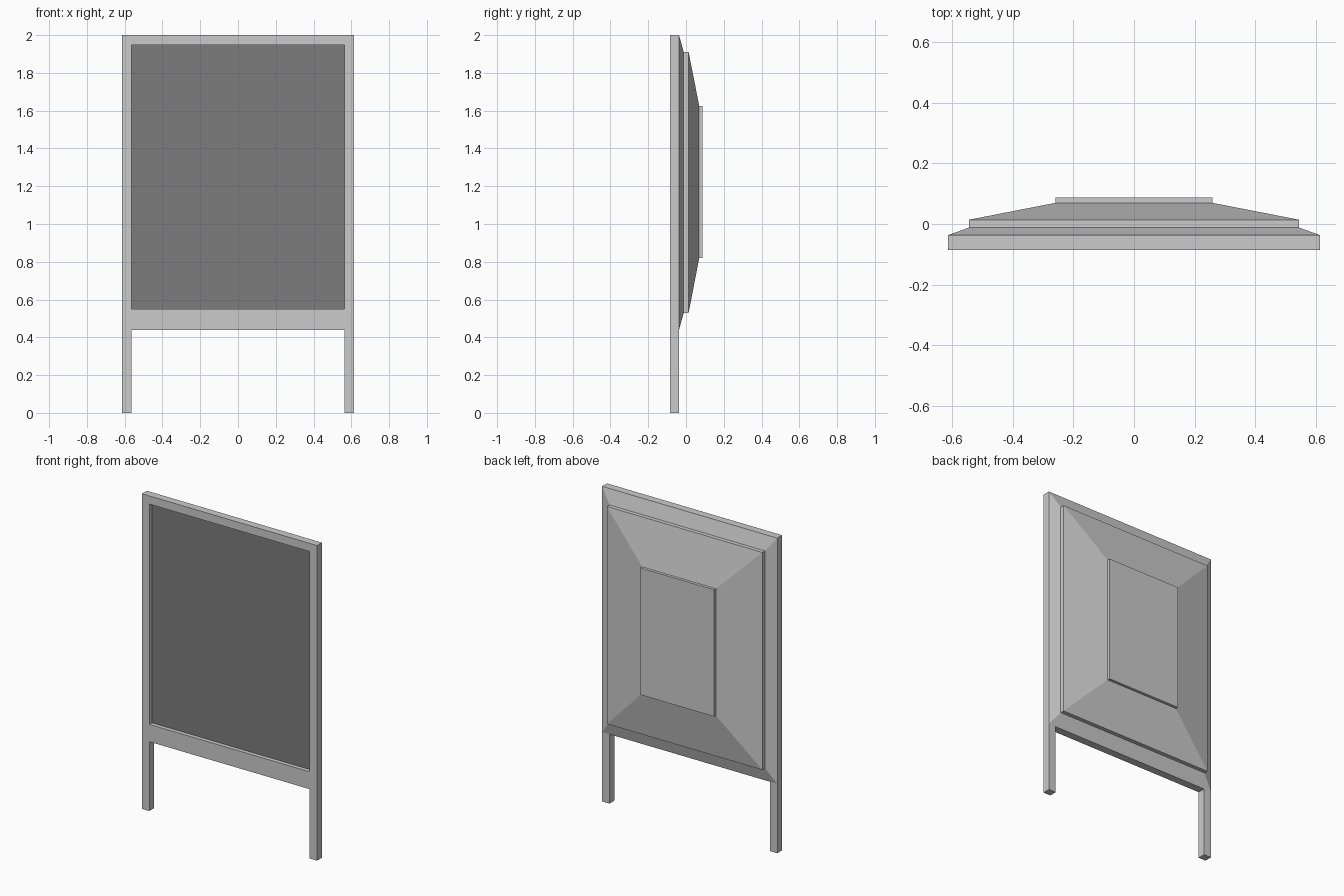
import bpy, bmesh
from mathutils import Vector

if "Cube" in bpy.data.objects:
    bpy.data.objects.remove(bpy.data.objects["Cube"])


def make_object(name, bm):
    bmesh.ops.recalc_face_normals(bm, faces=bm.faces)
    mesh = bpy.data.meshes.new(name)
    bm.to_mesh(mesh)
    bm.free()
    obj = bpy.data.objects.new(name, mesh)
    bpy.context.collection.objects.link(obj)
    return obj


FRONT, BACK = -0.086, -0.037   # depth of the frame
HALF, INNER = 0.615, 0.563     # outer and opening half widths
SCREEN_Y = -0.06               # recessed screen plane

# Frame with legs: one profile of grid cells, extruded through its depth
xs = [-HALF, -INNER, INNER, HALF]
zs = [0, 0.44, 0.55, 1.948, 2.0]
bm = bmesh.new()
for i in range(3):
    for j in range(4):
        if i == 1 and j in (0, 2):     # gap between legs, screen opening
            continue
        corners = [(xs[i], zs[j]), (xs[i + 1], zs[j]),
                   (xs[i + 1], zs[j + 1]), (xs[i], zs[j + 1])]
        bm.faces.new([bm.verts.new((x, FRONT, z)) for x, z in corners])
bmesh.ops.remove_doubles(bm, verts=bm.verts, dist=1e-4)
ext = bmesh.ops.extrude_face_region(bm, geom=bm.faces[:], use_keep_orig=True)
moved = [g for g in ext["geom"] if isinstance(g, bmesh.types.BMVert)]
bmesh.ops.translate(bm, verts=moved, vec=Vector((0, BACK - FRONT, 0)))
make_object("frame", bm)

# Stepped back housing: stacked rectangles (y, half width, bottom, top)
sections = [
    (BACK, HALF, 0.44, 2.0),
    (-0.012, 0.546, 0.53, 1.91),
    (0.014, 0.546, 0.53, 1.91),
    (0.07, 0.259, 0.82, 1.625),
    (0.088, 0.259, 0.82, 1.625),
]
bm = bmesh.new()
rings = [[bm.verts.new((x, y, z)) for x, z in
          ((-w, lo), (w, lo), (w, hi), (-w, hi))]
         for y, w, lo, hi in sections]
for a, b in zip(rings, rings[1:]):
    for k in range(4):
        n = (k + 1) % 4
        bm.faces.new((a[k], a[n], b[n], b[k]))
bm.faces.new(rings[-1])
make_object("back_housing", bm)

# Dark screen panel recessed in the opening
bm = bmesh.new()
bmesh.ops.create_cube(bm, size=1)
bmesh.ops.scale(bm, verts=bm.verts, vec=(2 * INNER, BACK - SCREEN_Y, zs[3] - zs[2]))
bmesh.ops.translate(bm, verts=bm.verts,
                    vec=(0, (BACK + SCREEN_Y) / 2, (zs[2] + zs[3]) / 2))
screen = make_object("screen", bm)
mat = bpy.data.materials.new("dark_screen")
mat.diffuse_color = (0.2, 0.2, 0.2, 1)
mat.use_nodes = True
mat.node_tree.nodes["Principled BSDF"].inputs["Base Color"].default_value = mat.diffuse_color
screen.data.materials.append(mat)
